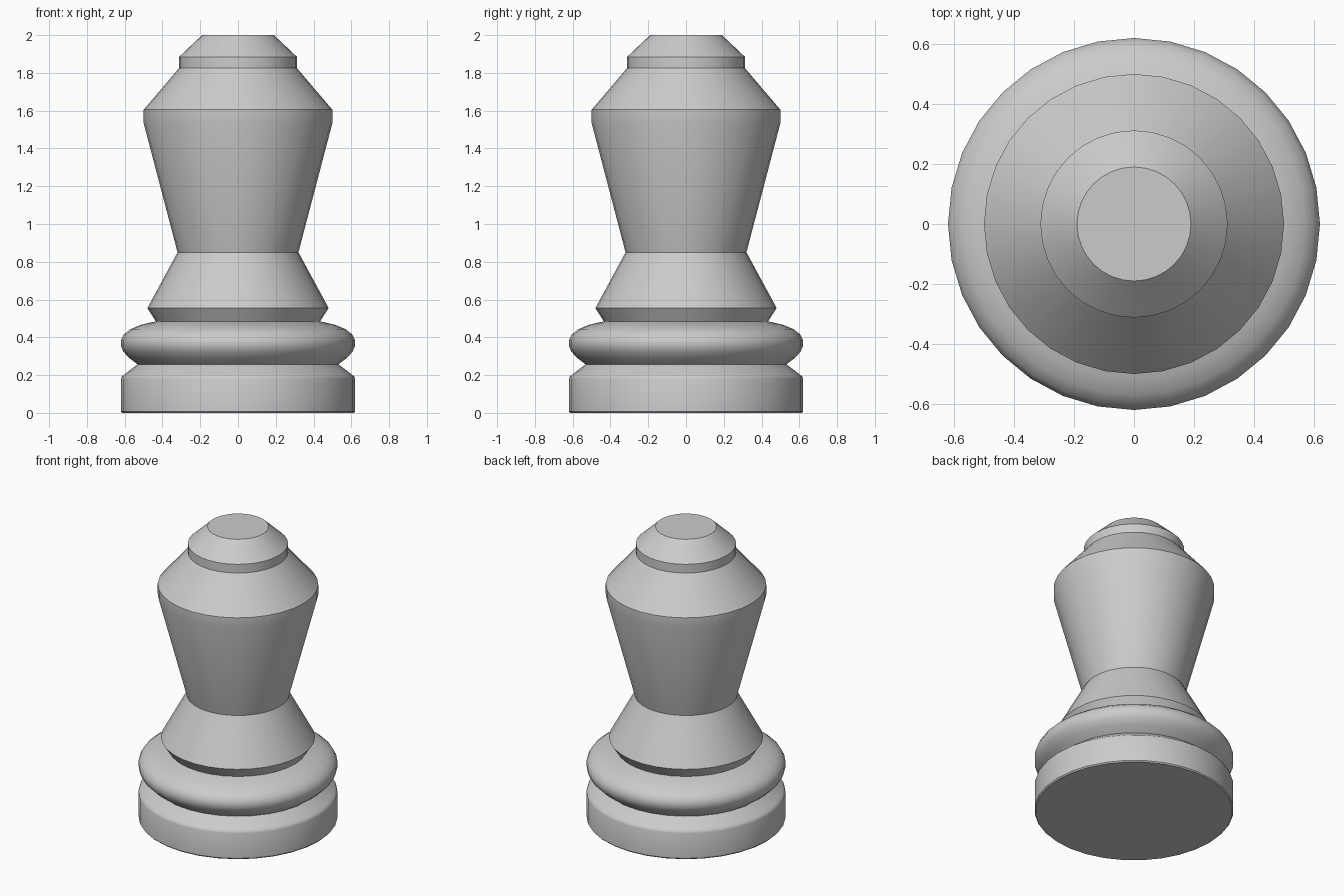
import bpy, bmesh, math

if "Cube" in bpy.data.objects:
    bpy.data.objects.remove(bpy.data.objects["Cube"])

SIDES = 32


def turned(name, profile, cap_bottom=False, cap_top=False):
    """Revolve an (radius, height) profile, bottom to top, around z."""
    bm = bmesh.new()
    rings = []
    for r, z in profile:
        rings.append([bm.verts.new((r * math.cos(2 * math.pi * i / SIDES),
                                    r * math.sin(2 * math.pi * i / SIDES), z))
                      for i in range(SIDES)])
    for low, high in zip(rings, rings[1:]):
        for i in range(SIDES):
            j = (i + 1) % SIDES
            bm.faces.new((low[i], low[j], high[j], high[i]))
    if cap_bottom:
        bm.faces.new(rings[0][::-1])
    if cap_top:
        bm.faces.new(rings[-1])
    mesh = bpy.data.meshes.new(name)
    bm.to_mesh(mesh)
    bm.free()
    obj = bpy.data.objects.new(name, mesh)
    bpy.context.collection.objects.link(obj)
    bpy.ops.object.select_all(action='DESELECT')
    obj.select_set(True)
    bpy.context.view_layer.objects.active = obj
    bpy.ops.object.shade_smooth_by_angle(angle=math.radians(30))
    return obj


# Foot disc with softened rims, tapering into the groove
turned("base", [(0.613, 0), (0.62, 0.008), (0.62, 0.18), (0.615, 0.193),
                (0.603, 0.203), (0.532, 0.257)], cap_bottom=True)

# Rounded cushion ring
turned("cushion_ring", [(0.532, 0.257), (0.575, 0.290), (0.608, 0.325),
                        (0.62, 0.355), (0.62, 0.385), (0.605, 0.415),
                        (0.570, 0.443), (0.515, 0.466), (0.435, 0.485)])

# Flared collar rising to the narrow waist
turned("collar", [(0.435, 0.485), (0.48, 0.555), (0.32, 0.85)])

# Upper body widening to the shoulder
turned("body", [(0.32, 0.85), (0.50, 1.535), (0.50, 1.605), (0.312, 1.825)])

# Small cap with a flat top
turned("cap", [(0.312, 1.825), (0.312, 1.885), (0.19, 2.0)], cap_top=True)
